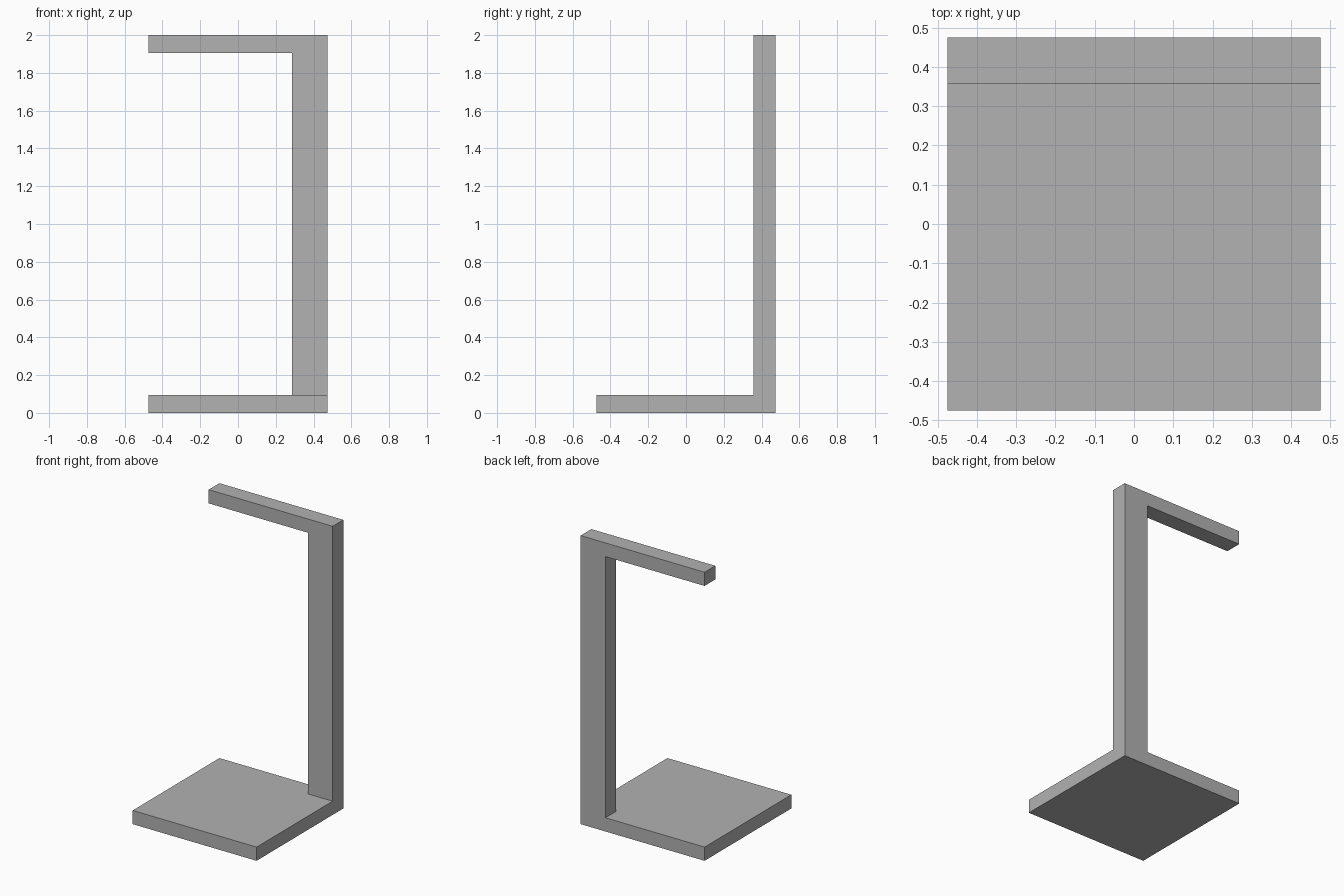
import bpy
import bmesh
import math

default = bpy.data.objects.get("Cube")
if default:
    bpy.data.objects.remove(default, do_unlink=True)

HALF = 0.475        # half width of the square base
SLAB = 0.095        # thickness of base and top arm
POST_X = 0.285      # inner side of the post
POST_Y = 0.358      # front of the post
TOP = 2.0

# Plain grey finish
grey = bpy.data.materials.new("plain_grey")
grey.use_nodes = True
colour = (0.445, 0.445, 0.445, 1.0)
grey.diffuse_color = colour
grey.node_tree.nodes["Principled BSDF"].inputs["Base Color"].default_value = colour

# C-shaped back frame: base edge, post and top arm in one profile
profile = [(-HALF, 0), (HALF, 0), (HALF, TOP), (-HALF, TOP),
           (-HALF, TOP - SLAB), (POST_X, TOP - SLAB),
           (POST_X, SLAB), (-HALF, SLAB)]
bm = bmesh.new()
face = bm.faces.new([bm.verts.new((x, HALF, z)) for x, z in profile])
ext = bmesh.ops.extrude_face_region(bm, geom=[face], use_keep_orig=True)
new_verts = [g for g in ext["geom"] if isinstance(g, bmesh.types.BMVert)]
bmesh.ops.translate(bm, verts=new_verts, vec=(0, POST_Y - HALF, 0))
bm.normal_update()

# Split off the base edge and pull it forward into a square slab
bmesh.ops.bisect_plane(bm, geom=bm.verts[:] + bm.edges[:] + bm.faces[:],
                       plane_co=(0, 0, SLAB), plane_no=(0, 0, 1), dist=1e-5)
bm.normal_update()
front = [f for f in bm.faces
         if all(abs(v.co.y - POST_Y) < 1e-4 and v.co.z < SLAB + 1e-4 for v in f.verts)]
ext = bmesh.ops.extrude_face_region(bm, geom=front)
new_verts = [g for g in ext["geom"] if isinstance(g, bmesh.types.BMVert)]
bmesh.ops.translate(bm, verts=new_verts, vec=(0, -HALF - POST_Y, 0))

# Merge coplanar faces and tidy the normals
bmesh.ops.dissolve_limit(bm, angle_limit=math.radians(1),
                         verts=bm.verts[:], edges=bm.edges[:])
bmesh.ops.recalc_face_normals(bm, faces=bm.faces[:])

mesh = bpy.data.meshes.new("stand")
bm.to_mesh(mesh)
bm.free()
mesh.materials.append(grey)
stand = bpy.data.objects.new("stand_with_post_and_arm", mesh)
bpy.context.collection.objects.link(stand)
